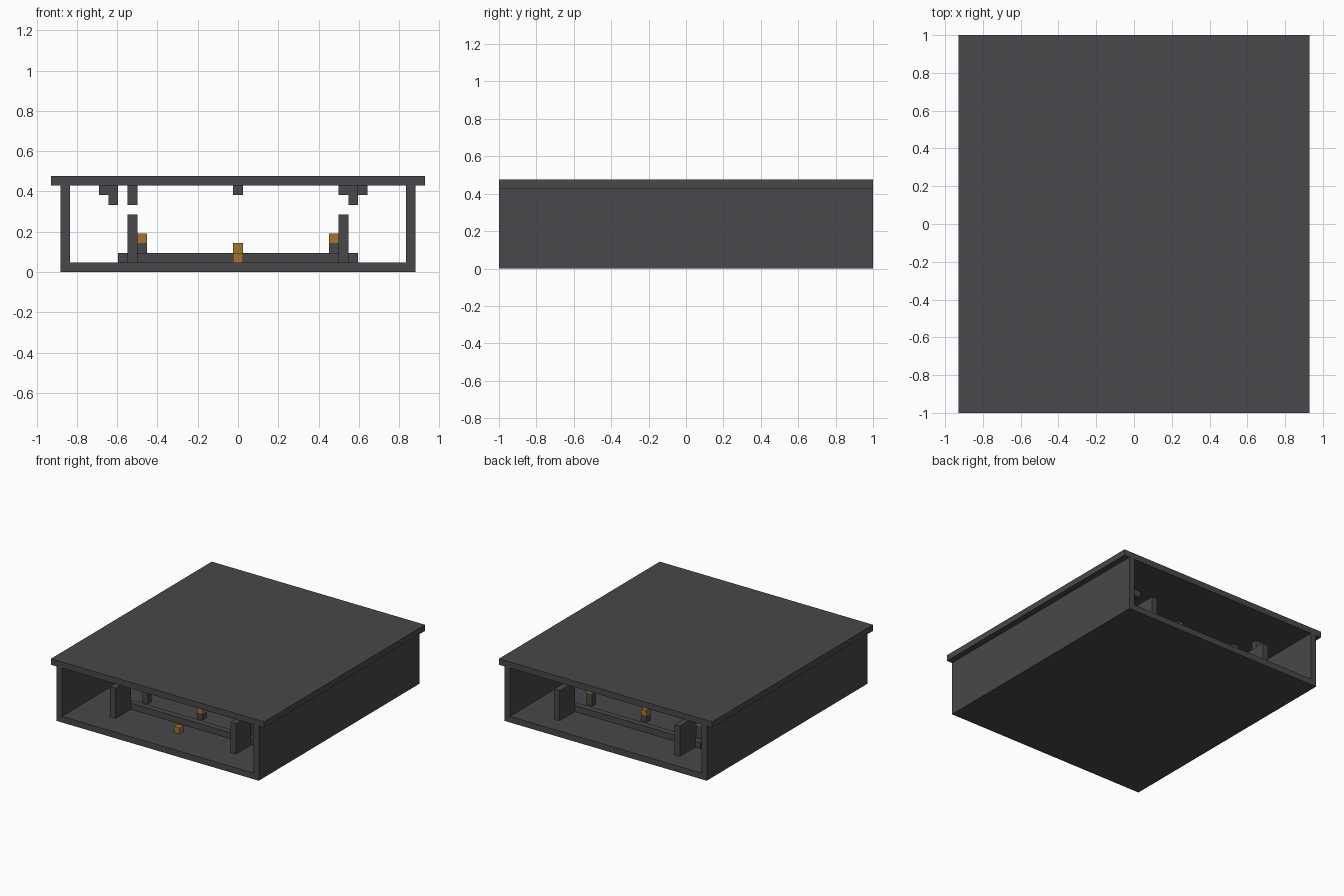
import bpy, bmesh
from mathutils import Matrix, Vector

if "Cube" in bpy.data.objects:
    bpy.data.objects.remove(bpy.data.objects["Cube"])

U = 2 / 42  # one grid cell


def material(name, rgb):
    m = bpy.data.materials.new(name)
    m.use_nodes = True
    colour = (*rgb, 1)
    m.diffuse_color = colour
    m.node_tree.nodes["Principled BSDF"].inputs["Base Color"].default_value = colour
    return m


DARK = material("charcoal", (0.065, 0.063, 0.069))
AMBER = material("amber", (0.36, 0.18, 0.03))


def block(name, x, y, z, mat=DARK):
    """Box from (low, high) ranges given in grid cells."""
    lo, hi = (Vector(p) * U for p in zip(x, y, z))
    bm = bmesh.new()
    size = Matrix.Diagonal((*(hi - lo), 1))
    bmesh.ops.create_cube(bm, size=1, matrix=Matrix.Translation((lo + hi) / 2) @ size)
    mesh = bpy.data.meshes.new(name)
    bm.to_mesh(mesh)
    bm.free()
    mesh.materials.append(mat)
    ob = bpy.data.objects.new(name, mesh)
    bpy.context.collection.objects.link(ob)
    return ob


# Outer case, open at front and back
LENGTH = (-21, 21)
block("lid", (-19.5, 19.5), LENGTH, (9, 10))
block("floor", (-17.5, 17.5), LENGTH, (0, 1))
block("left_wall", (17.5, 18.5), LENGTH, (0, 9))
block("right_wall", (-18.5, -17.5), LENGTH, (0, 9))

CENTRE = (-0.5, 0.5)

# Fittings repeated at each end: post, rail and peg depth ranges
ends = {
    "front": ((-17, -13), (-13, -12), (-10, -9)),
    "back": ((14, 18), (13, 14), (10, 11)),
}
for end, (post_y, rail_y, peg_y) in ends.items():
    block(end + "_rail", (-12.5, 12.5), rail_y, (1, 2))

    for side, s in (("left", 1), ("right", -1)):
        label = f"{end}_{side}"
        post_x = sorted((s * 10.5, s * 11.5))
        peg_x = sorted((s * 9.5, s * 10.5))
        block(label + "_post", post_x, post_y, (1, 6))
        block(label + "_peg", peg_x, peg_y, (1, 3))
        block(label + "_peg_cap", peg_x, peg_y, (3, 4), AMBER)

    block(end + "_centre_peg", CENTRE, peg_y, (1, 2))
    block(end + "_centre_peg_cap", CENTRE, peg_y, (2, 3), AMBER)

    # Pieces hanging below the lid
    for side, x in (("left", 10.5), ("right", -14.5)):
        block(f"{end}_{side}_bracket", (x, x + 2), rail_y, (8, 9))
        block(f"{end}_{side}_bracket_hook", (x + 1, x + 2), rail_y, (7, 8))
    block(end + "_right_hanger", (-11.5, -10.5), peg_y, (7, 9))
    block(end + "_left_hanger", (12.5, 13.5), peg_y, (8, 9))
    block(end + "_centre_hanger", CENTRE, peg_y, (8, 9))

# Single amber cube between the front posts
block("front_button", CENTRE, (-16, -15), (1, 2), AMBER)
